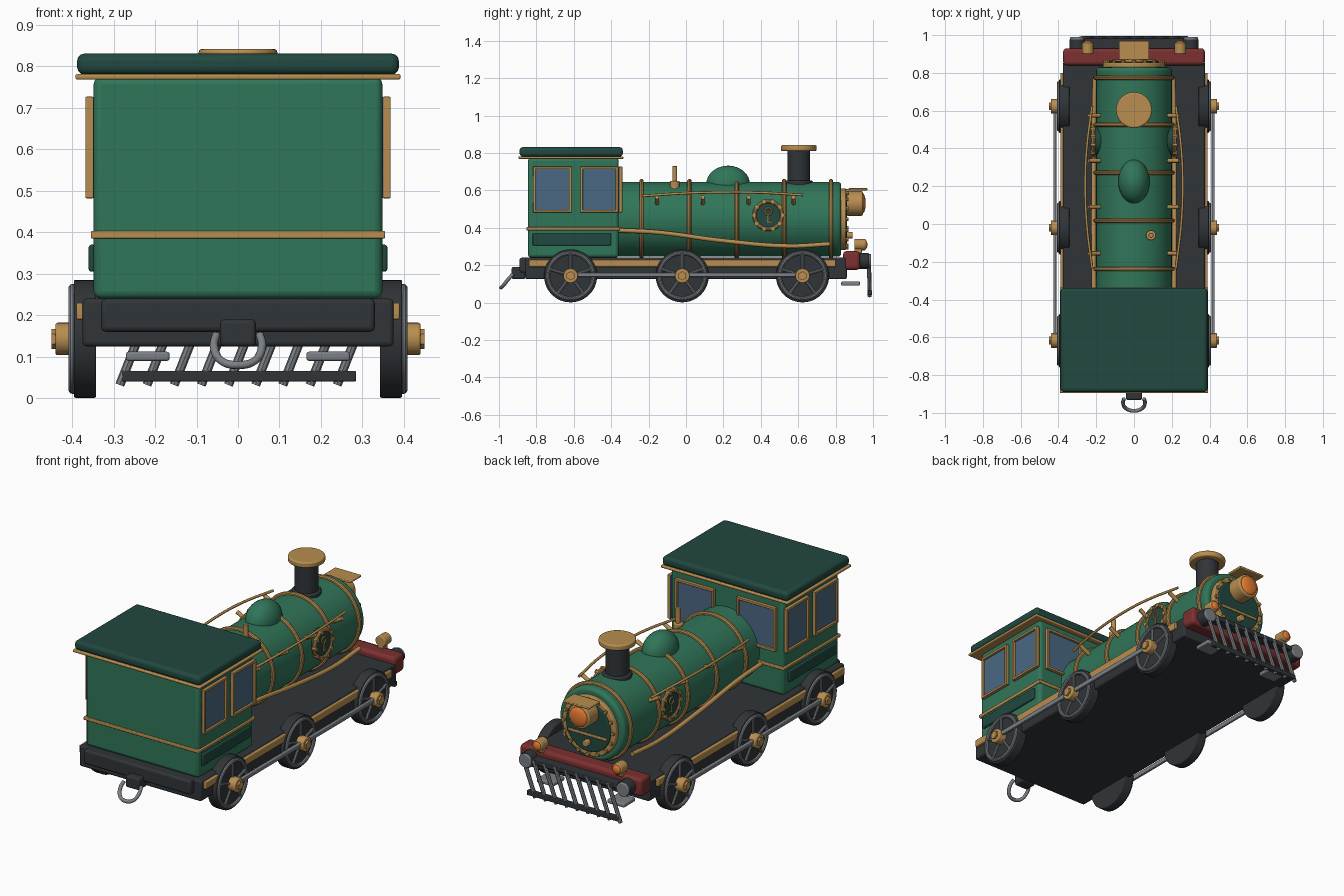
import bpy, math
from mathutils import Vector

if "Cube" in bpy.data.objects:
    bpy.data.objects.remove(bpy.data.objects["Cube"])


def mat(name, r, g, b):
    m = bpy.data.materials.new(name)
    m.diffuse_color = (r, g, b, 1)
    m.use_nodes = True
    m.node_tree.nodes["Principled BSDF"].inputs["Base Color"].default_value = m.diffuse_color
    return m


GREEN = mat("green", 0.03, 0.18, 0.10)
DEEP = mat("deep_green", 0.015, 0.065, 0.05)
GOLD = mat("brass", 0.48, 0.27, 0.08)
DARK = mat("dark_iron", 0.03, 0.035, 0.04)
STEEL = mat("steel", 0.2, 0.22, 0.24)
RED = mat("red", 0.2, 0.03, 0.03)
GLASS = mat("glass", 0.07, 0.14, 0.23)
LENS = mat("amber", 0.8, 0.2, 0.03)


def finish(name, m, bevel=0, segs=3):
    o = bpy.context.object
    o.name = name
    o.data.materials.append(m)
    if bevel:
        b = o.modifiers.new("bevel", 'BEVEL')
        b.width, b.segments = bevel, segs
        b.limit_method = 'ANGLE'
    bpy.ops.object.shade_smooth_by_angle(angle=math.radians(35))
    return o


def box(name, x, y, z, m, bevel=0.004):
    """x, y, z are (low, high) ranges."""
    mid = [(a + b) / 2 for a, b in (x, y, z)]
    bpy.ops.mesh.primitive_cube_add(size=1, location=mid)
    bpy.context.object.scale = [abs(b - a) for a, b in (x, y, z)]
    bpy.ops.object.transform_apply(location=False, rotation=False, scale=True)
    return finish(name, m, bevel)


def cyl(name, p, q, r, m, bevel=0, n=32):
    p, q = Vector(p), Vector(q)
    d = q - p
    bpy.ops.mesh.primitive_cylinder_add(vertices=n, radius=r, depth=d.length, location=(p + q) / 2,
                                        rotation=d.to_track_quat('Z', 'Y').to_euler())
    return finish(name, m, bevel)


def ring(name, c, R, r, m, axis='Y', n=40):
    rot = {'X': (0, math.pi / 2, 0), 'Y': (math.pi / 2, 0, 0), 'Z': (0, 0, 0)}[axis]
    bpy.ops.mesh.primitive_torus_add(location=c, rotation=rot, major_radius=R, minor_radius=r,
                                     major_segments=n, minor_segments=10)
    return finish(name, m)


def ball(name, c, s, m):
    bpy.ops.mesh.primitive_uv_sphere_add(segments=32, ring_count=16, radius=1, location=c)
    bpy.context.object.scale = s
    return finish(name, m)


def tube(name, pts, r, m):
    cu = bpy.data.curves.new(name, 'CURVE')
    cu.dimensions, cu.bevel_depth, cu.bevel_resolution = '3D', r, 2
    cu.use_fill_caps, cu.resolution_u = True, 8
    sp = cu.splines.new('BEZIER')
    sp.bezier_points.add(len(pts) - 1)
    for b, p in zip(sp.bezier_points, pts):
        b.co = p
        b.handle_left_type = b.handle_right_type = 'AUTO'
    cu.materials.append(m)
    o = bpy.data.objects.new(name, cu)
    bpy.context.collection.objects.link(o)


def side(s, a, b):
    return (s * a, s * b)


# Chassis and beams
box("chassis", (-.375, .375), (-.86, .86), (.125, .24), DARK, .01)
box("rear_beam", (-.33, .33), (-.89, -.84), (.16, .24), DARK, .012)
box("front_beam", (-.375, .375), (.84, .93), (.175, .275), RED, .018)

# Cab
box("cab", (-.348, .348), (-.845, -.36), (.24, .775), GREEN, .018)
box("cab_belt", (-.355, .355), (-.853, -.353), (.385, .403), GOLD)
box("roof_trim", (-.392, .392), (-.895, -.335), (.768, .782), GOLD, .005)
box("roof", (-.388, .388), (-.89, -.338), (.78, .831), DEEP, .018)


def window(name, axis, face, s, a, b, z0, z1):
    """Glass with four frame bars on a plane facing x or y."""
    t = .014

    def part(n, u, z, d, m):
        w = tuple(sorted((face, face + s * d)))
        box(n, *((w, u) if axis == 'X' else (u, w)), z, m, .003)
    part(name + "_glass", (a, b), (z0, z1), .008, GLASS)
    for z in (z0, z1 - t):
        part(name + "_rail", (a, b), (z, z + t), .02, GOLD)
    for u in (a, b - t):
        part(name + "_stile", (u, u + t), (z0, z1), .02, GOLD)


for s in (-1, 1):
    window("side_window_rear", 'X', s * .348, s, -.818, -.612, .482, .727)
    window("side_window_front", 'X', s * .348, s, -.565, -.362, .482, .727)
    window("front_window", 'Y', -.36, 1, *sorted((s * .07, s * .31)), .482, .727)
    box("cab_side_panel", sorted(side(s, .34, .36)), (-.82, -.40), (.305, .37), DEEP, .006)

# Boiler
BZ = .445
cyl("boiler", (0, -.38, BZ), (0, .83, BZ), .2, GREEN, .018, 64)
for y in (-.238, .018, .272, .525, .775):
    o = ring("boiler_band", (0, y, BZ), .204, .012, GOLD, n=64)

# Smokebox door with bolts and straps
cyl("door_ring", (0, .82, BZ), (0, .855, BZ), .165, GOLD, .006, 48)
cyl("door", (0, .83, BZ), (0, .862, BZ), .138, DEEP, .005, 48)
for i in range(16):
    a = i * math.tau / 16
    x, z = .152 * math.cos(a), BZ + .152 * math.sin(a)
    cyl("door_bolt", (x, .85, z), (x, .868, z), .01, GOLD, n=8)
box("door_strap", (-.12, .12), (.855, .87), (.395, .41), GOLD)
cyl("door_knob", (0, .86, .36), (0, .89, .36), .018, GOLD, .004)

# Headlamp
cyl("headlamp", (0, .855, .53), (0, .945, .53), .066, GOLD, .008)
ball("headlamp_lens", (0, .943, .53), (.054, .018, .054), LENS)
box("headlamp_hood", (-.08, .08), (.87, .97), (.6, .612), GOLD)

# Chimney, dome, whistle
cyl("chimney_base", (0, .603, .62), (0, .603, .653), .075, DARK, .008)
cyl("chimney", (0, .603, .62), (0, .603, .82), .06, DARK)
cyl("chimney_cap", (0, .603, .81), (0, .603, .842), .095, GOLD, .008)
ball("dome", (0, .225, .632), (.083, .117, .1), GREEN)
cyl("whistle_base", (.09, -.06, .6), (.09, -.06, .65), .026, GOLD, .005)
cyl("whistle", (.09, -.06, .64), (.09, -.06, .73), .013, GOLD, .003)

for s in (-1, 1):
    # Handrail with posts, and the swept lower pipe
    tube("handrail", [(s * .222, -.235, .57), (s * .25, .0, .585), (s * .258, .2, .59),
                      (s * .25, .4, .588), (s * .222, .625, .575)], .007, GOLD)
    for y in (-.155, .09, .335, .575):
        cyl("handrail_post", (s * .165, y, .522), (s * .24, y, .563), .011, GOLD, n=12)
    tube("lower_pipe", [(s * .212, -.37, .387), (s * .214, -.15, .375), (s * .214, .2, .33),
                        (s * .212, .55, .302), (s * .208, .77, .313)], .012, GOLD)
    # Medallion with key shape
    x = s * .215
    cyl("medallion", (s * .17, .44, .467), (s * .218, .44, .467), .075, DEEP)
    ring("medallion_rim", (x, .44, .467), .074, .011, GOLD, 'X')
    for i in range(10):
        a = i * math.tau / 10
        y, z = .44 + .076 * math.cos(a), .467 + .076 * math.sin(a)
        cyl("medallion_stud", (s * .205, y, z), (s * .23, y, z), .012, GOLD, n=10)
    ring("key_bow", (s * .22, .44, .488), .018, .005, GOLD, 'X', 20)
    cyl("key_stem", (s * .22, .44, .472), (s * .22, .44, .425), .005, GOLD, n=8)
    cyl("key_bit", (s * .22, .44, .43), (s * .22, .457, .43), .005, GOLD, n=8)

    # Running trim and coupling rod
    box("running_trim", sorted(side(s, .37, .39)), (-.84, .80), (.19, .23), GOLD)
    box("coupling_rod", sorted(side(s, .41, .427)), (-.62, .625), (.137, .161), STEEL)
    # Wheels
    for y in (-.617, -.02, .623):
        c = .143
        cyl("wheel", (s * .342, y, c), (s * .396, y, c), .142, DARK, .004, 48)
        ring("wheel_rim", (s * .398, y, c), .122, .011, STEEL, 'X', 48)
        for i in range(5):
            a = math.pi / 2 + i * math.tau / 5
            cyl("spoke", (s * .4, y, c), (s * .4, y + .12 * math.cos(a), c + .12 * math.sin(a)),
                .008, STEEL, n=8)
        cyl("hub", (s * .39, y, c), (s * .44, y, c), .039, GOLD, .005)
        cyl("hub_nut", (s * .43, y, c), (s * .45, y, c), .024, GOLD, n=6)

    # Buffers, marker lamps, steps
    cyl("buffer", (s * .3, .92, .222), (s * .3, .978, .222), .042, DARK, .004)
    cyl("buffer_face", (s * .3, .97, .222), (s * .3, .99, .222), .038, STEEL, .005)
    cyl("marker_lamp", (s * .245, .9, .31), (s * .245, .96, .31), .031, GOLD, .005)
    box("marker_lamp_foot", sorted(side(s, .225, .265)), (.9, .94), (.265, .29), GOLD)
    ball("marker_lens", (s * .245, .958, .31), (.024, .012, .024), LENS)
    box("front_step", sorted(side(s, .165, .27)), (.83, .93), (.09, .112), STEEL, .006)

# Cowcatcher
box("guard_top_bar", (-.265, .265), (.925, .985), (.215, .24), DARK)
box("guard_bottom_bar", (-.28, .285), (.97, .995), (.04, .066), DARK)
for i in range(9):
    x = -.285 + i * .0655
    cyl("guard_bar", (x, .982, .032), (x + .08, .978, .235), .011, STEEL, n=8)

# Rear coupler
box("coupler", (-.043, .043), (-.932, -.86), (.125, .19), DARK, .01)
tube("coupler_hook", [(-.053, -.925, .153), (-.058, -.95, .125), (-.04, -.978, .09),
                      (0, -.989, .08), (.04, -.978, .09), (.058, -.95, .125),
                      (.053, -.925, .153)], .01, STEEL)
